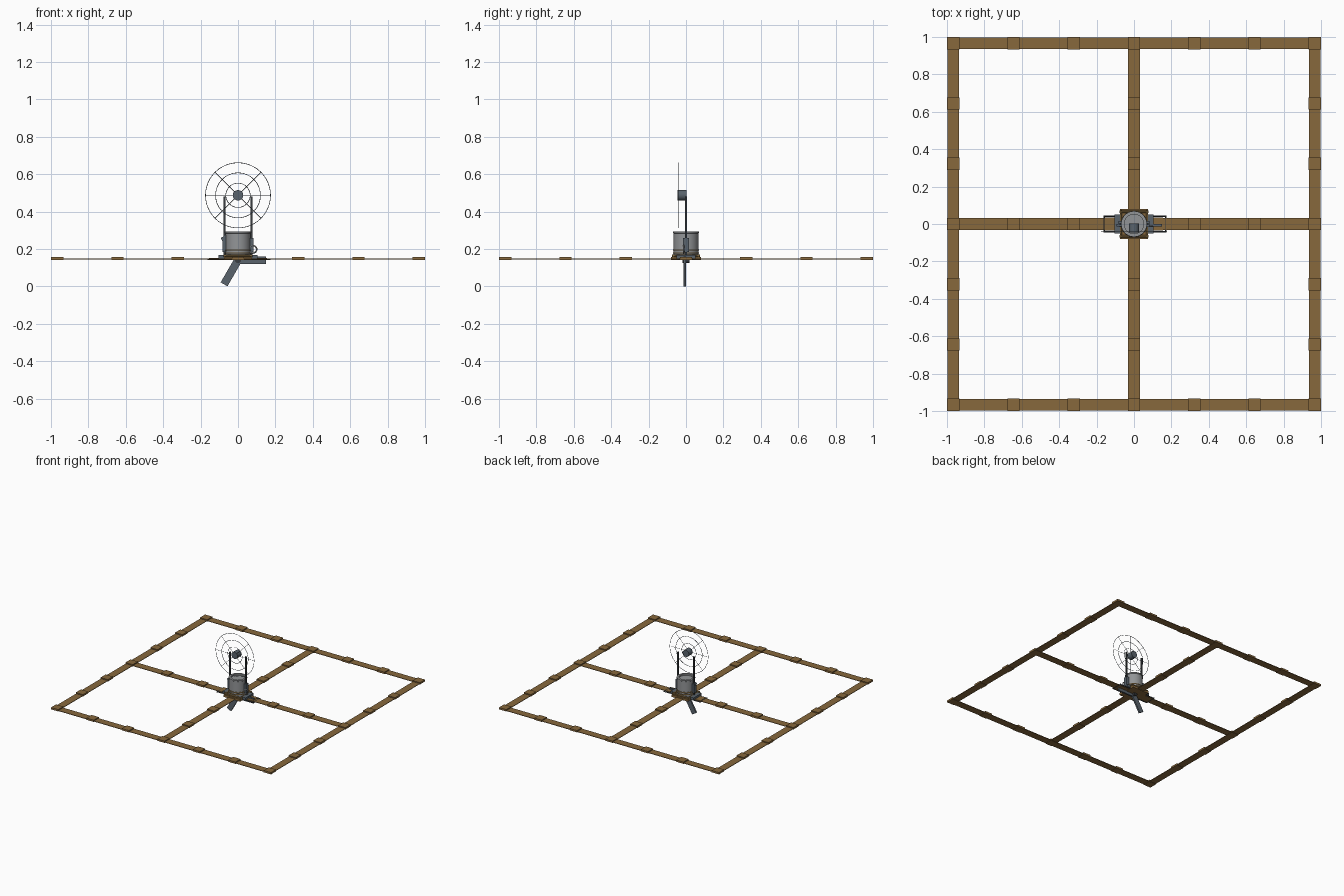
import bpy, bmesh
from math import pi, sin, cos, radians
from mathutils import Vector, Matrix

cube = bpy.data.objects.get("Cube")
if cube:
    bpy.data.objects.remove(cube, do_unlink=True)


def material(name, r, g, b):
    m = bpy.data.materials.new(name)
    m.use_nodes = True
    m.diffuse_color = (r, g, b, 1)
    m.node_tree.nodes["Principled BSDF"].inputs["Base Color"].default_value = (r, g, b, 1)
    return m


WOOD = material("brown wood", 0.242, 0.138, 0.046)
STEEL = material("grey steel", 0.29, 0.30, 0.31)
BLUE = material("blue grey steel", 0.10, 0.125, 0.15)
DARK = material("dark iron", 0.04, 0.045, 0.05)
ROPE = material("tan rope", 0.27, 0.17, 0.06)


def finish(bm, name, mat, smooth=False):
    mesh = bpy.data.meshes.new(name)
    bmesh.ops.recalc_face_normals(bm, faces=bm.faces)
    bm.to_mesh(mesh)
    bm.free()
    mesh.materials.append(mat)
    ob = bpy.data.objects.new(name, mesh)
    bpy.context.collection.objects.link(ob)
    if smooth:
        bpy.ops.object.select_all(action='DESELECT')
        ob.select_set(True)
        bpy.context.view_layer.objects.active = ob
        bpy.ops.object.shade_smooth_by_angle(angle=radians(40))
    return ob


def add_box(bm, center, size, turn=Matrix()):
    bmesh.ops.create_cube(bm, size=1, matrix=Matrix.Translation(center) @ turn
                          @ Matrix.Diagonal((*size, 1)))


def box(name, center, size, mat):
    bm = bmesh.new()
    add_box(bm, center, size)
    return finish(bm, name, mat)


def add_rod(bm, a, b, r, sides=8):
    a, b = Vector(a), Vector(b)
    turn = (b - a).to_track_quat('Z', 'Y').to_matrix().to_4x4()
    bmesh.ops.create_cone(bm, cap_ends=True, segments=sides, radius1=r, radius2=r,
                          depth=(b - a).length,
                          matrix=Matrix.Translation((a + b) / 2) @ turn)


def add_ring(bm, center, radius, thick, turn, steps=40, sides=6):
    place = Matrix.Translation(center) @ turn
    rows = []
    for i in range(steps):
        a = 2 * pi * i / steps
        rows.append([])
        for j in range(sides):
            b = 2 * pi * j / sides
            d = radius + thick * cos(b)
            rows[-1].append(bm.verts.new(place @ Vector((d * cos(a), d * sin(a), thick * sin(b)))))
    for i in range(steps):
        p, q = rows[i], rows[(i + 1) % steps]
        for j in range(sides):
            k = (j + 1) % sides
            bm.faces.new((p[j], q[j], q[k], p[k]))


def lathe(name, profile, mat, steps=32):
    bm = bmesh.new()
    pts = [bm.verts.new((r, 0, z)) for r, z in profile]
    edges = [bm.edges.new(pair) for pair in zip(pts, pts[1:])]
    bmesh.ops.spin(bm, geom=pts + edges, cent=(0, 0, 0), axis=(0, 0, 1),
                   angle=2 * pi, steps=steps)
    bmesh.ops.remove_doubles(bm, verts=bm.verts, dist=0.0001)
    return finish(bm, name, mat, True)


UPRIGHT = Matrix.Rotation(pi / 2, 4, 'X')

# Flat square frame with a central cross
EDGE, WIDTH, LEVEL = 0.967, 0.062, 0.146
bm = bmesh.new()
for c in (-EDGE, 0, EDGE):
    add_box(bm, (0, c, LEVEL), (1.99, WIDTH, 0.004))
    add_box(bm, (c, 0, LEVEL), (WIDTH, 1.99, 0.004))
finish(bm, "frame_strips", WOOD)

# Raised blocks spaced along every strip
spots = set()
for c in (-3, 0, 3):
    for i in range(-3, 4):
        spots |= {(i, c), (c, i)}
bm = bmesh.new()
for i, j in sorted(spots - {(0, 0)}):
    add_box(bm, (i * EDGE / 3, j * EDGE / 3, 0.149), (0.066, 0.066, 0.015))
finish(bm, "frame_blocks", WOOD)

# Central base with crossed planks, an iron loop and lashings
box("base_block", (0, 0, 0.149), (0.15, 0.16, 0.018), WOOD)
box("base_plank", (0, 0, 0.147), (0.31, 0.07, 0.009), WOOD)
bm = bmesh.new()
for s in (-1, 1):
    add_rod(bm, (-0.16, s * 0.042, 0.145), (0.17, s * 0.042, 0.145), 0.004)
    add_rod(bm, (0.005 + s * 0.165, -0.046, 0.145), (0.005 + s * 0.165, 0.046, 0.145), 0.004)
finish(bm, "base_loop", DARK, True)
bm = bmesh.new()
for s in (-1, 1):
    add_rod(bm, (-0.078, s * 0.066, 0.164), (0.078, s * 0.066, 0.164), 0.006)
    add_rod(bm, (s * 0.07, -0.075, 0.164), (s * 0.07, 0.075, 0.164), 0.006)
finish(bm, "base_lashings", ROPE, True)

# Open metal drum
lathe("drum", [(0, 0.153), (0.066, 0.153), (0.066, 0.284), (0.069, 0.286),
               (0.069, 0.294), (0.052, 0.294), (0.052, 0.282), (0, 0.282)], STEEL)
bm = bmesh.new()
for z in (0.178, 0.194):
    add_ring(bm, (0, 0, z), 0.067, 0.004, Matrix())
finish(bm, "drum_bands", ROPE, True)

# Side posts carrying the wire wheel
bm = bmesh.new()
for s in (-1, 1):
    add_box(bm, (s * 0.072, 0, 0.312), (0.011, 0.011, 0.335))
finish(bm, "side_posts", DARK)
bm = bmesh.new()
for s in (-1, 1):
    add_box(bm, (s * 0.072, 0, 0.222), (0.024, 0.03, 0.075))
finish(bm, "post_brackets", BLUE)

# Wire wheel with three rings and eight spokes
hub = Vector((0, -0.039, 0.487))
bm = bmesh.new()
for r in (0.174, 0.12, 0.065):
    add_ring(bm, hub, r, 0.0016, UPRIGHT, 48)
for i in range(8):
    a = i * pi / 4
    add_rod(bm, hub, hub + 0.174 * Vector((cos(a), 0, sin(a))), 0.0012, 6)
finish(bm, "wire_wheel", BLUE, True)
bm = bmesh.new()
add_rod(bm, (0, -0.046, hub.z), (0, 0.003, hub.z), 0.028, 20)
finish(bm, "wheel_hub", BLUE, True)

# Three flat blades turning below the drum
bm = bmesh.new()
for deg in (0, 120, 240):
    turn = Matrix.Rotation(-radians(deg), 4, 'Y')
    center = Vector((0, -0.006, 0.14)) + turn @ Vector((0.078, 0, 0))
    add_box(bm, center, (0.142, 0.013, 0.042), turn)
finish(bm, "rotor_blades", BLUE)
bm = bmesh.new()
add_rod(bm, (0, -0.02, 0.14), (0, 0.02, 0.14), 0.016, 16)
finish(bm, "rotor_hub", DARK, True)

# Clamps on both sides of the base and a ring handle
bm = bmesh.new()
for s in (-1, 1):
    add_box(bm, (s * 0.088, 0, 0.158), (0.034, 0.1, 0.02))
finish(bm, "side_clamps", BLUE)
bm = bmesh.new()
add_ring(bm, (0.08, -0.012, 0.198), 0.02, 0.004, UPRIGHT, 24)
finish(bm, "ring_handle", STEEL, True)
